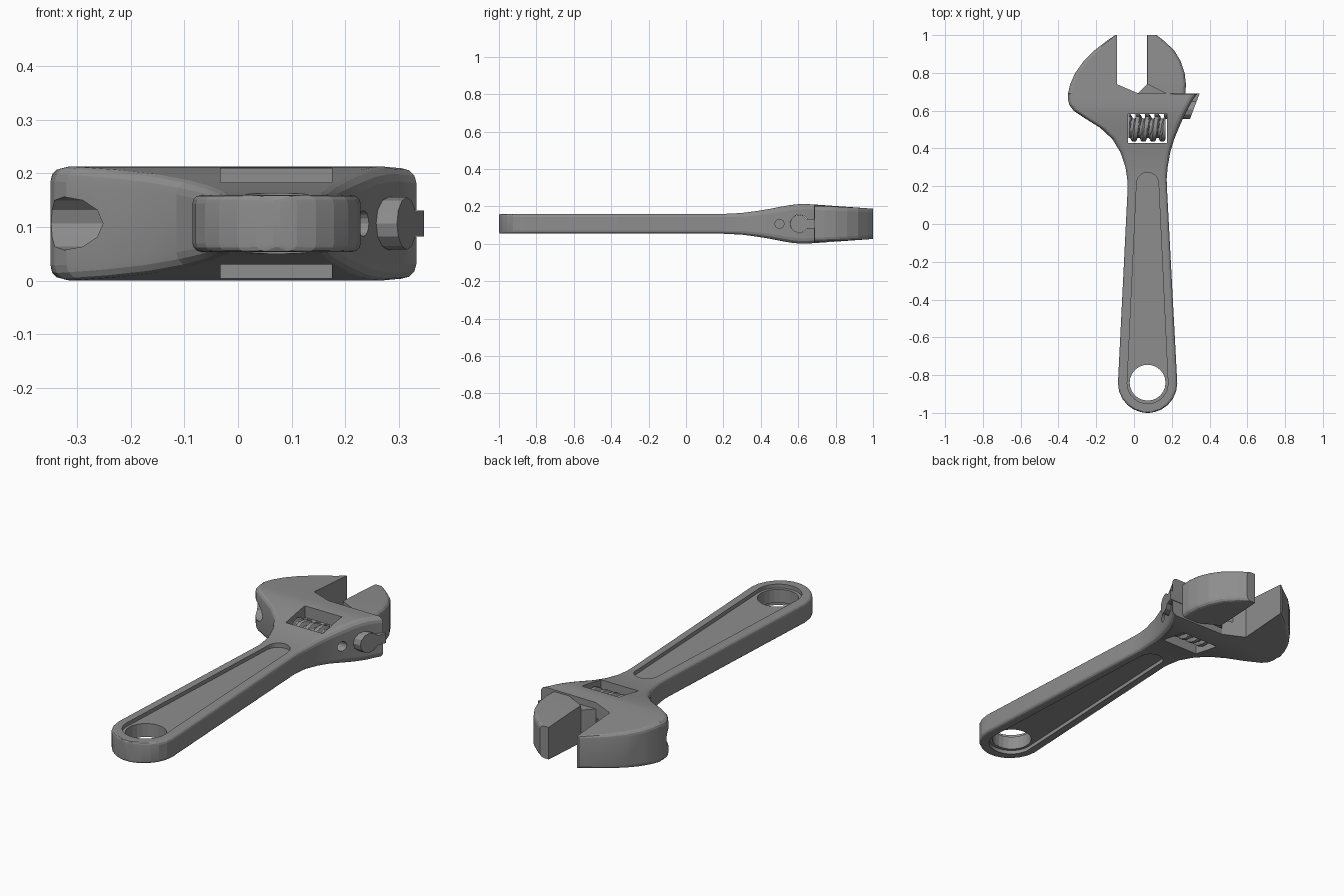
import bpy, bmesh
from math import sin, cos, pi, radians
from mathutils import Vector, Matrix

if "Cube" in bpy.data.objects:
    bpy.data.objects.remove(bpy.data.objects["Cube"])

Z = 0.1065      # mid-plane height
CX = 0.072      # handle centre line

# Dark steel colour
STEEL = bpy.data.materials.new('dark_steel')
STEEL.diffuse_color = (0.27, 0.27, 0.27, 1)
STEEL.use_nodes = True
STEEL.node_tree.nodes["Principled BSDF"].inputs["Base Color"].default_value = STEEL.diffuse_color


def make(name, bm):
    bmesh.ops.remove_doubles(bm, verts=bm.verts, dist=1e-5)
    bmesh.ops.recalc_face_normals(bm, faces=bm.faces)
    me = bpy.data.meshes.new(name)
    bm.to_mesh(me)
    bm.free()
    me.materials.append(STEEL)
    ob = bpy.data.objects.new(name, me)
    bpy.context.collection.objects.link(ob)
    return ob


def smooth(ob, angle):
    bpy.ops.object.select_all(action='DESELECT')
    ob.select_set(True)
    bpy.context.view_layer.objects.active = ob
    bpy.ops.object.shade_smooth_by_angle(angle=radians(angle))


def lerp_table(table, y):
    for (a, u), (b, v) in zip(table, table[1:]):
        if y <= b:
            return u + (v - u) * max(0, (y - a) / (b - a))
    return table[-1][1]


def section(y, xl, xr, h, rl, rr):
    """Rounded rectangle across x and z at one y station."""
    pts = []
    corners = [(1, 1, 0), (-1, 1, 90), (-1, -1, 180), (1, -1, 270)]
    for sx, sz, a0 in corners:
        r = rr if sx > 0 else rl
        rx, rz = min(r, 0.45 * (xr - xl)), r
        for k in range(4):
            a = radians(a0 + 30 * k)
            pts.append(((xr - rx if sx > 0 else xl + rx) + rx * cos(a), y,
                        Z + sz * (h - rz) + rz * sin(a)))
    return pts


def loft(name, stations):
    bm = bmesh.new()
    rings = [[bm.verts.new(p) for p in section(*s)] for s in stations]
    n = len(rings[0])
    for a, b in zip(rings, rings[1:]):
        for i in range(n):
            bm.faces.new((a[i], a[(i + 1) % n], b[(i + 1) % n], b[i]))
    bm.faces.new(rings[0])
    bm.faces.new(rings[-1])
    return make(name, bm)


def prism(name, outline, z0, z1):
    bm = bmesh.new()
    f = bm.faces.new([bm.verts.new((x, y, z0)) for x, y in outline])
    ext = bmesh.ops.extrude_face_region(bm, geom=[f])['geom']
    bmesh.ops.translate(bm, vec=(0, 0, z1 - z0),
                        verts=[v for v in ext if isinstance(v, bmesh.types.BMVert)])
    return make(name, bm)


def box(name, x0, x1, y0, y1, hz):
    return prism(name, [(x0, y0), (x1, y0), (x1, y1), (x0, y1)], Z - hz, Z + hz)


def rod(name, x0, x1, y, r, seg):
    """Cylinder along x."""
    bm = bmesh.new()
    m = Matrix.Translation(((x0 + x1) / 2, y, Z)) @ Matrix.Rotation(pi / 2, 4, 'Y')
    bmesh.ops.create_cone(bm, cap_ends=True, segments=seg, radius1=r, radius2=r,
                          depth=x1 - x0, matrix=m)
    return make(name, bm)


def boolean(ob, tools):
    for t in tools:
        t.hide_render = True
        m = ob.modifiers.new('cut', 'BOOLEAN')
        m.object, m.operation, m.solver = t, 'DIFFERENCE', 'EXACT'
        bpy.context.view_layer.objects.active = ob
        bpy.ops.object.modifier_apply(modifier=m.name)
        bpy.data.objects.remove(t)


def slant_cut(ob):
    """Trim the rack end parallel to the head flank."""
    bm = bmesh.new()
    bm.from_mesh(ob.data)
    n = Vector((0.125, -0.047, 0))
    bmesh.ops.bisect_plane(bm, geom=bm.verts[:] + bm.edges[:] + bm.faces[:], dist=1e-6,
                           plane_co=(0.347, 0.69, 0), plane_no=n, clear_outer=True)
    bmesh.ops.holes_fill(bm, edges=[e for e in bm.edges if e.is_boundary])
    bmesh.ops.recalc_face_normals(bm, faces=bm.faces)
    bm.to_mesh(ob.data)
    bm.free()


def arc(cx, cy, r, a0, a1, n):
    return [(cx + r * cos(radians(a0 + (a1 - a0) * i / n)),
             cy + r * sin(radians(a0 + (a1 - a0) * i / n))) for i in range(n + 1)]


# Handle, head and fixed jaw as one loft along y
HEIGHT = [(-1, .053), (.2, .053), (.3, .058), (.42, .074), (.52, .094),
          (.58, .104), (.63, .1065), (.69, .103), (1, .081)]
st = []
for a, h in ((87, .044), (76, .052), (62, .053), (47, .053), (32, .053), (16, .053), (0, .053)):
    w = .157 * cos(radians(a))
    st.append((-.843 - .157 * sin(radians(a)), CX - w, CX + w, h, .016, .016))
HEAD = [(.20, -.033, .174), (.24, -.036, .173), (.30, -.045, .178), (.38, -.072, .192),
        (.45, -.115, .213), (.51, -.180, .238), (.56, -.260, .260), (.60, -.320, .280),
        (.63, -.342, .296), (.66, -.350, .313), (.688, -.350, .333)]
for y, xl, xr in HEAD:
    r = .016 + .012 * min(1, max(0, (y - .2) / .3))
    st.append((y, xl, xr, lerp_table(HEIGHT, y), r, r))
for y, xl, xr in [(.692, -.349, .022), (.74, -.338, -.09), (.80, -.311, -.09), (.86, -.268, -.09),
                  (.92, -.208, -.09), (.97, -.143, -.09), (1.0, -.10, -.09)]:
    st.append((y, xl, xr, lerp_table(HEIGHT, y), .02, .0005))
body = loft('wrench_body', st)

# Cutouts: hanging hole, recesses, worm window, rack bore and slot, pin hole
recess = arc(CX, .215, .058, 0, 180, 12) + arc(CX, -.843, .108, 180, 360, 18)
boolean(body, [
    prism('recess_top', recess, Z + .034, Z + .2),
    prism('recess_bottom', recess, Z - .2, Z - .034),
    prism('hang_hole', arc(CX, -.84, .095, 0, 345, 23), -.1, .4),
    box('window', -.033, .175, .43, .583, .3),
    rod('rack_bore', -.5, .5, .605, .05, 12),
    box('rack_slot', -.03, .5, .61, .75, .025),
    rod('pin_hole', .16, .5, .50, .024, 16),
])
smooth(body, 12)

# Movable jaw
loft('movable_jaw', [
    (y, xl, xr, h, .0005, .022) for y, xl, xr, h in [
        (.690, .172, .272, .095), (.74, .07, .275, .094), (.80, .07, .268, .092),
        (.86, .07, .248, .089), (.92, .07, .212, .086), (.97, .07, .158, .083),
        (1.0, .07, .120, .081)]])
prism('jaw_tongue', [(.02, .691), (.25, .691), (.25, .74), (.07, .74)], Z - .07, Z + .07)

# Toothed rack with its web, trimmed at the flank
rack = rod('jaw_rack', -.03, .42, .605, .049, 12)
boolean(rack, [box('tooth_gap', x, x + .026, .5, .582, .2)
               for x in (-.018, .032, .082, .132)])
web = box('jaw_web', .02, .42, .612, .691, .0245)
for ob in (rack, web):
    slant_cut(ob)

# Worm screw: helical thread on a grid
bm = bmesh.new()
NX, NT, PITCH = 64, 24, .05
rows = []
for i in range(NX + 1):
    x = -.028 + .196 * i / NX
    ring = []
    for j in range(NT):
        t = 2 * pi * j / NT
        f = (x / PITCH + j / NT) % 1
        r = .052 + .018 * min(1, max(0, (.34 - abs(f - .5)) / .12))
        ring.append(bm.verts.new((x, .507 + r * cos(t), Z + r * sin(t))))
    rows.append(ring)
for a, b in zip(rows, rows[1:]):
    for j in range(NT):
        bm.faces.new((a[j], a[(j + 1) % NT], b[(j + 1) % NT], b[j]))
bm.faces.new(rows[0])
bm.faces.new(rows[-1])
smooth(make('worm_screw', bm), 30)
